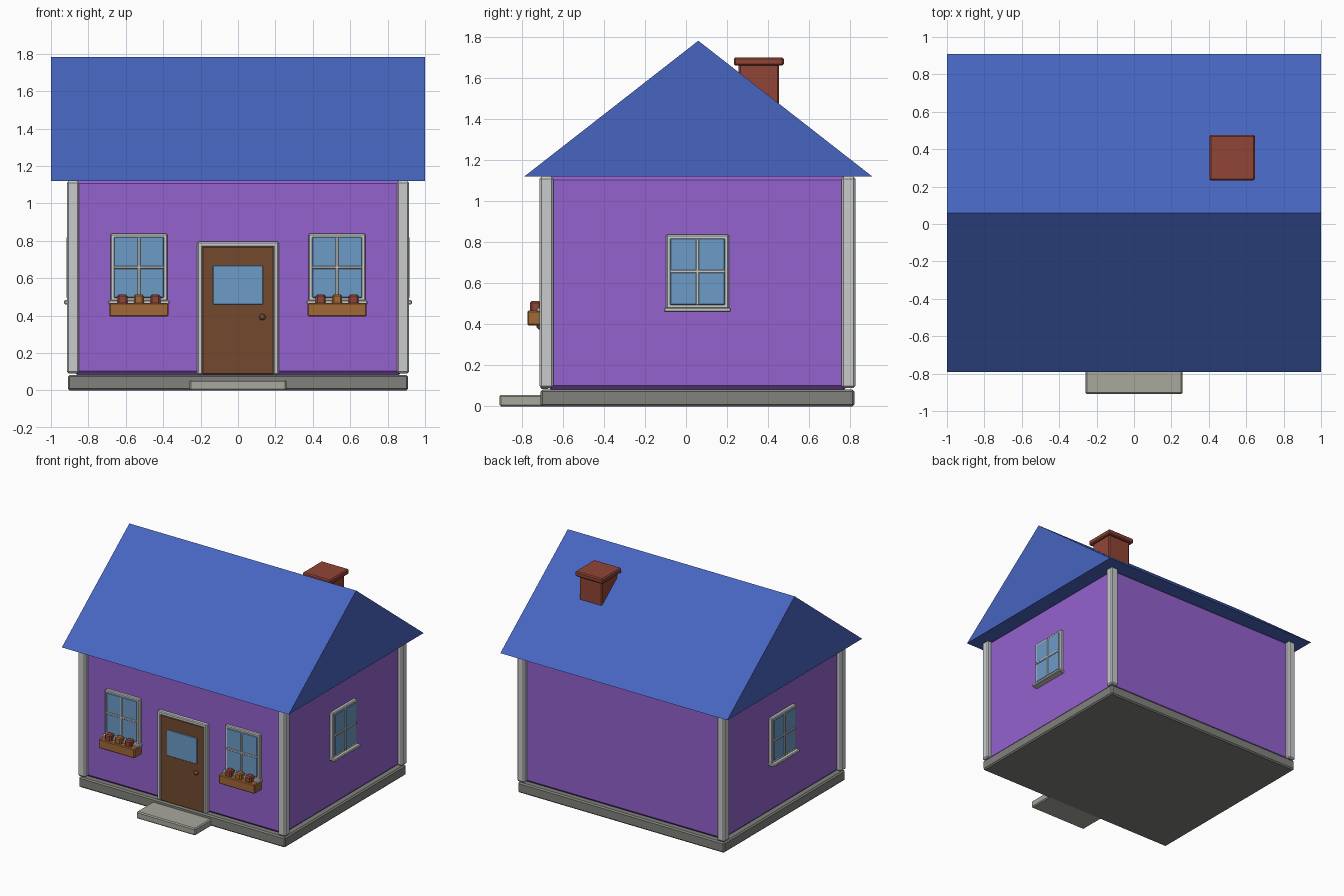
import bpy
import bmesh
from math import pi
from mathutils import Matrix, Vector

cube = bpy.data.objects.get("Cube")
if cube:
    bpy.data.objects.remove(cube, do_unlink=True)


def material(name, *rgb):
    linear = [((c / 255 + 0.055) / 1.055) ** 2.4 for c in rgb] + [1]
    mat = bpy.data.materials.new(name)
    mat.use_nodes = True
    mat.diffuse_color = linear
    mat.node_tree.nodes["Principled BSDF"].inputs["Base Color"].default_value = linear
    return mat


PURPLE = material("purple wall", 148, 98, 206)
BLUE = material("blue roof", 71, 101, 192)
TRIM = material("pale grey trim", 202, 203, 203)
STONE = material("grey stone", 129, 129, 124)
STEP = material("light stone", 168, 168, 158)
DOOR = material("dark wood", 115, 73, 45)
GLASS = material("window glass", 108, 156, 199)
BRICK = material("red brick", 145, 69, 54)
WOOD = material("orange wood", 160, 104, 54)

# The house body is set slightly back from the origin
MID_Y = 0.056
HALF_X, HALF_Y = 0.88, 0.735


def finish(name, bm, mat, bevel=0):
    bmesh.ops.recalc_face_normals(bm, faces=bm.faces)
    mesh = bpy.data.meshes.new(name)
    bm.to_mesh(mesh)
    bm.free()
    mesh.materials.append(mat)
    obj = bpy.data.objects.new(name, mesh)
    bpy.context.collection.objects.link(obj)
    if bevel:
        mod = obj.modifiers.new("Bevel", "BEVEL")
        mod.width = bevel
        mod.segments = 1
    return obj


def box(name, x, y, z, mat, bevel=0.006, place=Matrix()):
    """Box from (min, max) ranges on each axis."""
    bm = bmesh.new()
    low, high = Vector((x[0], y[0], z[0])), Vector((x[1], y[1], z[1]))
    size = Matrix.Diagonal(high - low).to_4x4()
    bmesh.ops.create_cube(bm, size=1, matrix=place @ Matrix.Translation((low + high) / 2) @ size)
    return finish(name, bm, mat, bevel)


def span(centre, half):
    return (centre - half, centre + half)


def wall_place(angle, distance, along=0):
    """Local frame on a wall: x along it, -y outwards, y = 0 on its surface."""
    return (Matrix.Translation((0, MID_Y, 0)) @ Matrix.Rotation(angle, 4, "Z")
            @ Matrix.Translation((along, -distance, 0)))


# Foundation, walls, doorstep
box("foundation", span(0, 0.91), span(MID_Y, 0.765), (0, 0.083), STONE, 0.01)
box("walls", span(0, HALF_X), span(MID_Y, HALF_Y), (0.083, 1.125), PURPLE, 0.02)
box("doorstep", span(0, 0.26), (-0.91, -0.69), (0, 0.056), STEP, 0.008)

# Corner posts
for sx, side in ((-1, "right"), (1, "left")):
    for sy, end in ((-1, "front"), (1, "back")):
        box(f"{end}_{side}_post", span(sx * 0.882, 0.033),
            span(MID_Y + sy * 0.736, 0.034), (0.09, 1.12), TRIM, 0.01)

# Gabled roof: triangular profile extruded along x
bm = bmesh.new()
profile = [(-0.79, 1.12), (0.91, 1.12), (0.06, 1.783)]
gable = bm.faces.new([bm.verts.new((-1, y, z)) for y, z in profile])
extruded = bmesh.ops.extrude_face_region(bm, geom=[gable])["geom"]
bmesh.ops.translate(bm, vec=(2, 0, 0),
                    verts=[v for v in extruded if isinstance(v, bmesh.types.BMVert)])
finish("roof", bm, BLUE)

# Chimney
box("chimney_shaft", span(0.525, 0.1), span(0.355, 0.098), (1.35, 1.67), BRICK, 0.008)
box("chimney_cap", span(0.525, 0.122), span(0.355, 0.122), (1.662, 1.702), BRICK, 0.008)


def window(name, place):
    box(name + "_frame", span(0, 0.153), (-0.025, 0.01), (0.475, 0.838), TRIM, 0.006, place)
    box(name + "_glass", span(0, 0.134), (-0.03, 0), (0.495, 0.82), GLASS, 0.004, place)
    box(name + "_upright_bar", span(0, 0.008), (-0.036, 0), (0.495, 0.82), TRIM, 0.003, place)
    box(name + "_cross_bar", span(0, 0.134), (-0.036, 0), span(0.658, 0.008), TRIM, 0.003, place)
    box(name + "_sill", span(0, 0.163), (-0.05, 0.01), (0.46, 0.482), TRIM, 0.005, place)


window("left_side_window", wall_place(pi / 2, HALF_X))
window("right_side_window", wall_place(-pi / 2, HALF_X))

# Front windows with planter boxes and pots
for x, side in ((-0.53, "right"), (0.53, "left")):
    spot = wall_place(0, HALF_Y, x)
    window(f"front_{side}_window", spot)
    box(f"{side}_planter", span(0, 0.158), (-0.095, 0), (0.395, 0.467), WOOD, 0.006, spot)
    for i, mat in enumerate((BRICK, WOOD, BRICK)):
        box(f"{side}_pot_{i + 1}", span((i - 1) * 0.088, 0.027), span(-0.055, 0.027),
            (0.455, 0.513), mat, 0.009, spot)

# Door with frame, glass and knob
front = wall_place(0, HALF_Y)
for sx, side in ((-1, "right"), (1, "left")):
    box(f"door_{side}_jamb", span(sx * 0.204, 0.014), (-0.03, 0.01), (0.085, 0.79), TRIM, 0.006, front)
box("door_lintel", span(0, 0.218), (-0.03, 0.01), (0.767, 0.795), TRIM, 0.006, front)
box("door", span(0, 0.191), (-0.024, 0.01), (0.085, 0.768), DOOR, 0.004, front)
box("door_glass", span(0, 0.133), (-0.03, 0), (0.46, 0.667), GLASS, 0.003, front)
bm = bmesh.new()
bmesh.ops.create_uvsphere(bm, u_segments=16, v_segments=8, radius=0.017,
                          matrix=front @ Matrix.Translation((0.13, -0.033, 0.392)))
for face in bm.faces:
    face.smooth = True
finish("door_knob", bm, DOOR)
